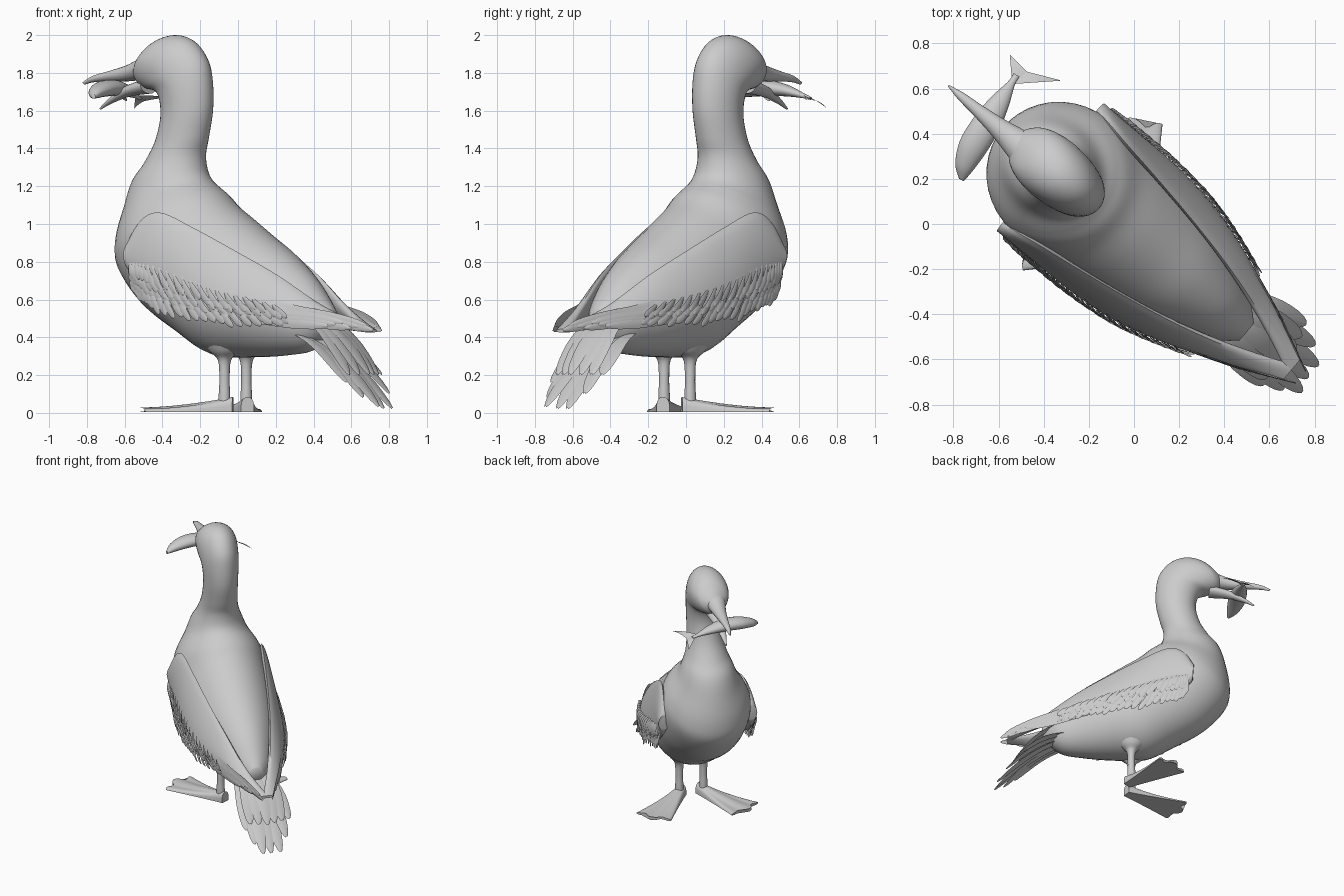
import bpy, bmesh, math, random
from mathutils import Vector

if "Cube" in bpy.data.objects:
    bpy.data.objects.remove(bpy.data.objects["Cube"])

random.seed(4)
A = math.radians(140)
F = Vector((math.cos(A), math.sin(A), 0))       # bird's forward
L = Vector((-math.sin(A), math.cos(A), 0))      # bird's left


def P(u, v, z):
    """Bird space (forward, left, up) to world."""
    return F * u + L * (v + 0.045) + Vector((0, 0, z))


def interp(rows, s):
    """Catmull-Rom through rows of numbers, s in 0..1."""
    n = len(rows) - 1
    x = max(0, min(1, s)) * n
    i = min(int(x), n - 1)
    t = x - i
    p0, p1, p2, p3 = (rows[max(0, min(n, i + k))] for k in (-1, 0, 1, 2))
    return [0.5 * (2 * b + (c - a) * t + (2 * a - 5 * b + 4 * c - d) * t * t
            + (3 * b - a - 3 * c + d) * t ** 3) for a, b, c, d in zip(p0, p1, p2, p3)]


def add_grid(bm, f, n, m, wrap=False):
    """Surface f(s, t); wrap closes t into a tube with capped ends."""
    cols = m if wrap else m + 1
    g = [[bm.verts.new(f(i / n, j / m)) for j in range(cols)] for i in range(n + 1)]
    for i in range(n):
        for j in range(m):
            k = (j + 1) % cols
            bm.faces.new((g[i][j], g[i][k], g[i + 1][k], g[i + 1][j]))
    if wrap:
        bm.faces.new(g[0])
        bm.faces.new(g[-1])


def finish(name, bm, angle=50):
    bmesh.ops.recalc_face_normals(bm, faces=bm.faces)
    me = bpy.data.meshes.new(name)
    bm.to_mesh(me)
    bm.free()
    ob = bpy.data.objects.new(name, me)
    bpy.context.collection.objects.link(ob)
    bpy.ops.object.select_all(action='DESELECT')
    ob.select_set(True)
    bpy.context.view_layer.objects.active = ob
    bpy.ops.object.shade_smooth_by_angle(angle=math.radians(angle))
    return ob


def tube(name, f, n, m):
    bm = bmesh.new()
    add_grid(bm, f, n, m, True)
    return finish(name, bm)


def loft(name, rings, v0=0.0, n=60, m=32, egg=0.0):
    """Rings: lower point (u, z), upper point (u, z), half width; egg narrows the back."""
    def f(s, t):
        u1, z1, u2, z2, w = interp(rings, s)
        c, d = math.cos(t * math.tau), math.sin(t * math.tau)
        w *= 1 - egg * max(0, c)
        return P((u1 + u2) / 2 + c * (u2 - u1) / 2, v0 + d * w, (z1 + z2) / 2 + c * (z2 - z1) / 2)
    return tube(name, f, n, m)


def leaf(bm, a, b, w, normal, bow=0.01):
    """One thin round-tipped feather or fin from a to b (world), half width w."""
    a, b, normal = Vector(a), Vector(b), Vector(normal)
    side = (b - a).cross(normal).normalized()
    def f(x, t):
        s = 1 - (1 - x) ** 1.8
        q = 2 * t - 1
        h = w * min(1, (s + 0.1) ** 0.5 * 1.15) * max(0.01, 1 - s ** 6) ** 0.5
        lift = bow * math.sin(math.pi * s) + 0.15 * w * (1 - q * q)
        return a.lerp(b, s) + side * h * q + normal * lift
    add_grid(bm, f, 9, 4)


# body, neck and head
loft("body", [
    (-.69, .45, -.69, .55, .05), (-.55, .335, -.63, .62, .13), (-.38, .305, -.53, .73, .19),
    (-.15, .295, -.38, .85, .26), (.10, .305, -.22, .95, .31), (.32, .42, -.08, 1.04, .325),
    (.53, .55, .03, 1.11, .33), (.69, .73, .10, 1.17, .325), (.72, .88, .15, 1.205, .29),
    (.69, 1.07, .19, 1.24, .225), (.645, 1.22, .215, 1.29, .185), (.57, 1.32, .22, 1.37, .15),
    (.50, 1.44, .195, 1.46, .13), (.465, 1.58, .165, 1.60, .125), (.49, 1.69, .165, 1.74, .132),
    (.57, 1.715, .19, 1.86, .142), (.61, 1.73, .27, 1.96, .145), (.63, 1.745, .38, 2.0, .135),
    (.64, 1.76, .50, 1.975, .11), (.65, 1.78, .60, 1.90, .065), (.655, 1.80, .645, 1.85, .03)],
    n=100, m=40, egg=.06)

# bill, held open
loft("upper_bill", [(.58, 1.765, .58, 1.895, .08), (.72, 1.755, .70, 1.845, .05),
                    (.85, 1.755, .84, 1.81, .03), (.95, 1.75, .95, 1.785, .019),
                    (1.01, 1.738, 1.025, 1.75, .005)], .014, n=24, m=20)
loft("lower_bill", [(.56, 1.69, .58, 1.77, .065), (.70, 1.675, .72, 1.73, .042),
                    (.82, 1.64, .83, 1.67, .022), (.90, 1.605, .905, 1.615, .005)], .014, n=20, m=20)

# wing edges from shoulder to tip: top (u, v, z), bottom (u, v, z)
WING = [(.45, .325, .90, .44, .33, .76), (.37, .315, 1.02, .37, .335, .67),
        (.25, .295, 1.06, .25, .345, .60), (.05, .265, .98, .02, .35, .535),
        (-.20, .222, .86, -.22, .325, .50), (-.45, .168, .73, -.45, .255, .49),
        (-.70, .095, .57, -.70, .15, .46), (-.95, .01, .445, -.95, .02, .425)]


def wing_point(s, t, sgn, out):
    r = interp(WING, s)
    u, v, z = (r[k] + (r[k + 3] - r[k]) * t for k in range(3))
    v += out * math.sin(math.pi * max(0.0, min(1, t))) ** 0.6
    return u, v * sgn, z


for sgn, side in ((1, "left"), (-1, "right")):
    def wing(s, t):
        k, out = (2 * t, .042) if t <= .5 else (2 - 2 * t, -.04)
        return wing_point(s, k, sgn, out)
    tube(side + "_wing", lambda s, t: P(*wing(s, t)), 48, 40)

    def quill(bm, s, t, ds, dt, w, lift):
        """Feather lying on the wing surface."""
        a, b = wing_point(s, t, sgn, .042), wing_point(s + ds, t + dt, sgn, .042)
        a = P(a[0], a[1] + sgn * .001, a[2])
        b = P(b[0], b[1] + sgn * lift, b[2])
        leaf(bm, a, b, w, L * sgn, .008)

    # overlapping covert rows along the lower wing
    bm = bmesh.new()
    for row, t in enumerate((.88, .79, .70, .61)):
        for i in range(21):
            s = .08 + .032 * i + .016 * (row % 2)
            quill(bm, s, t + .08 * max(0, .3 - s) / .3, .05, random.uniform(.17, .25), .021, .012 + .002 * row)
    finish(side + "_wing_coverts", bm)

    # long flight feathers folded toward the tail
    bm = bmesh.new()
    for i in range(7):
        a = wing_point(.56 + .025 * i, .95 - .06 * i, sgn, .035)
        b = (-.78 - .037 * i, sgn * (.14 - .018 * i), .46 - .004 * i + .012 * (i % 3))
        leaf(bm, P(*a), P(*b), .034, L * sgn, .01)
    finish(side + "_flight_feathers", bm)

    # leg
    v0 = .09 * sgn
    loft(side + "_leg", [(.13, .42, -.18, .42, .12), (.07, .33, -.11, .33, .075),
                         (.015, .28, -.055, .28, .036), (.007, .18, -.047, .18, .028),
                         (.012, .09, -.05, .09, .03), (.015, .02, -.05, .02, .032)], v0, 24, 16)

    # webbed foot, splayed outward
    splay = math.radians(33 if sgn > 0 else 42)
    ca, sa = math.cos(splay), math.sin(splay) * sgn

    def foot(s, t):
        a, up = math.cos(t * math.tau), max(0, math.sin(t * math.tau))
        toe = abs(math.cos(math.pi * a))
        reach = 1 - .10 * (1 - toe) - .10 * a * a
        x = -.045 + .50 * s * reach
        y = a * (.035 + .105 * s ** 1.1)
        z = .005 + up ** .5 * (.014 + .065 * (1 - s) ** 1.6 + .010 * toe * s)
        return P(-.02 + x * ca - y * sa, v0 + x * sa + y * ca, z)
    tube(side + "_foot", foot, 20, 40)

# tail fan: tip (u, v, z) for each feather
bm = bmesh.new()
tips = [(-.90, .13, .16), (-.98, .09, .08), (-1.05, .045, .03), (-1.03, -.02, .02),
        (-1.03, -.09, .02), (-.96, -.15, .10), (-.87, -.195, .20)]
for i, tip in enumerate(tips):
    q = (i - 3) / 3
    leaf(bm, P(-.48, -.10 * q, .45 - .02 * abs(q)), P(*tip), .05, (0, 0, 1), .05 + .008 * (i % 2))
for i in range(5):
    q = (i - 2) / 2
    leaf(bm, P(-.52, -.08 * q, .53), P(-.93 + .04 * abs(q), -.12 * q - .02, .20), .05, (0, 0, 1), .06)
finish("tail", bm)

# fish held across the bill: x, y, z, half width, half height
FISH = [(-.765, .195, 1.675, .012, .012), (-.755, .25, 1.695, .042, .030),
        (-.715, .34, 1.715, .064, .042), (-.655, .44, 1.72, .064, .042),
        (-.595, .54, 1.705, .045, .030), (-.545, .62, 1.68, .018, .014), (-.52, .66, 1.665, .014, .008)]


def fish(s, t):
    x, y, z, w, h = interp(FISH, s)
    c, d = math.cos(t * math.tau), math.sin(t * math.tau)
    return Vector((x + .87 * w * c, y - .47 * w * c, z + h * d))


tube("fish_body", fish, 30, 20)

# forked fish tail blades, then a side fin
bm = bmesh.new()
root, notch = Vector((-.54, .62, 1.68)), Vector((-.475, .675, 1.655))
for tip in ((-.55, .75, 1.61), (-.32, .635, 1.655)):
    tip = Vector(tip)
    mid = root.lerp(tip, .5)
    add_grid(bm, lambda s, t: root.lerp(notch, t).lerp(tip, s) + Vector((0, 0, .01 * math.sin(math.pi * s))), 8, 4)
leaf(bm, (-.66, .38, 1.71), (-.59, .44, 1.65), .022, (0, 0, 1))
finish("fish_fins", bm)
